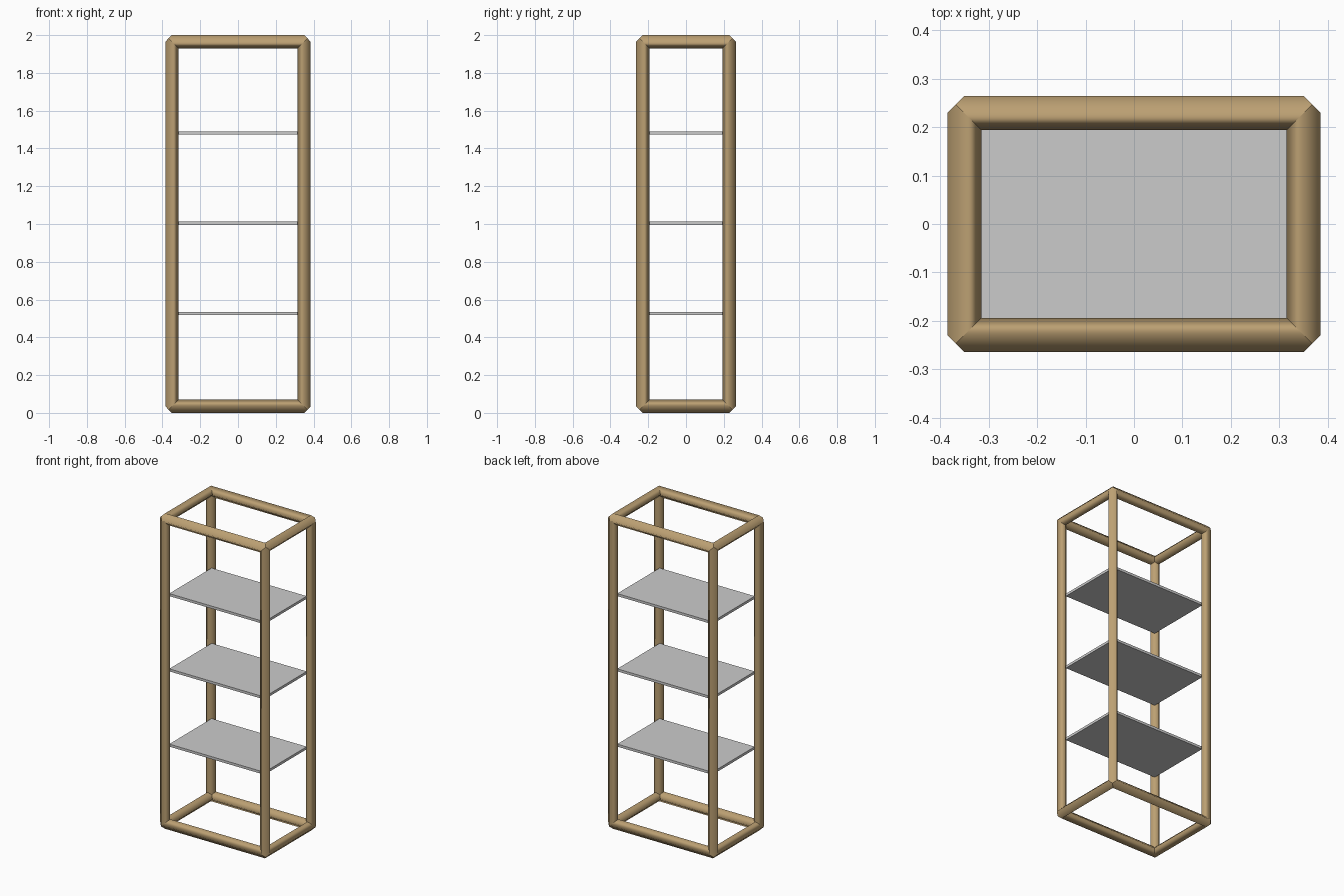
import bpy, bmesh
from mathutils import Vector

if "Cube" in bpy.data.objects:
    bpy.data.objects.remove(bpy.data.objects["Cube"])

R = 0.035                       # half diagonal of the diamond bar section
HALF = (0.35, 0.229, 0.965)     # bar centre lines, from the middle of the frame
CENTRE = Vector((0, 0, 1))

# End outline of a bar at a frame corner (along, side b, side c), mitred to its neighbours
H = R / 2
END = [(0, R, 0), (H, H, H), (0, 0, R), (-R, -R, 0), (-H, -H, -H), (-R, 0, -R)]


def add_bar(bm, axis, sb, sc):
    b, c = (axis + 1) % 3, (axis + 2) % 3
    rings = []
    for sa in (1, -1):
        ring = []
        for pa, pb, pc in END:
            co = Vector((0, 0, 0))
            co[axis] = sa * (HALF[axis] + pa)
            co[b] = sb * (HALF[b] + pb)
            co[c] = sc * (HALF[c] + pc)
            ring.append(bm.verts.new(co + CENTRE))
        rings.append(ring)
    mid = CENTRE.copy()
    mid[b] += sb * HALF[b]
    mid[c] += sc * HALF[c]
    faces = []
    for idx in ((0, 1, 2), (2, 3), (3, 4, 5), (5, 0)):
        f = bm.faces.new([rings[0][i] for i in idx] + [rings[1][i] for i in reversed(idx)])
        f.smooth = True
        f.normal_update()
        if f.normal.dot(f.calc_center_median() - mid) < 0:
            f.normal_flip()
        faces.append(f)


def make_object(name, bm):
    mesh = bpy.data.meshes.new(name)
    bm.to_mesh(mesh)
    bm.free()
    obj = bpy.data.objects.new(name, mesh)
    bpy.context.collection.objects.link(obj)
    return obj


# Wooden frame: twelve diamond bars, soft along each bar and crisp at the mitres
bm = bmesh.new()
for axis in range(3):
    for sb in (-1, 1):
        for sc in (-1, 1):
            add_bar(bm, axis, sb, sc)
for e in bm.edges:
    if e.is_boundary:
        e.smooth = False
bmesh.ops.remove_doubles(bm, verts=bm.verts, dist=0.0005)
frame = make_object("frame", bm)
wood = bpy.data.materials.new("wood")
wood.diffuse_color = (0.5, 0.35, 0.17, 1)
wood.use_nodes = True
wood.node_tree.nodes["Principled BSDF"].inputs["Base Color"].default_value = wood.diffuse_color
frame.data.materials.append(wood)

# Three thin shelves whose corners touch the posts
for name, z in (("lower_shelf", 0.527), ("middle_shelf", 1.004), ("upper_shelf", 1.481)):
    bm = bmesh.new()
    bmesh.ops.create_cube(bm, size=1)
    bmesh.ops.scale(bm, vec=(0.667, 0.424, 0.016), verts=bm.verts)
    make_object(name, bm).location.z = z
